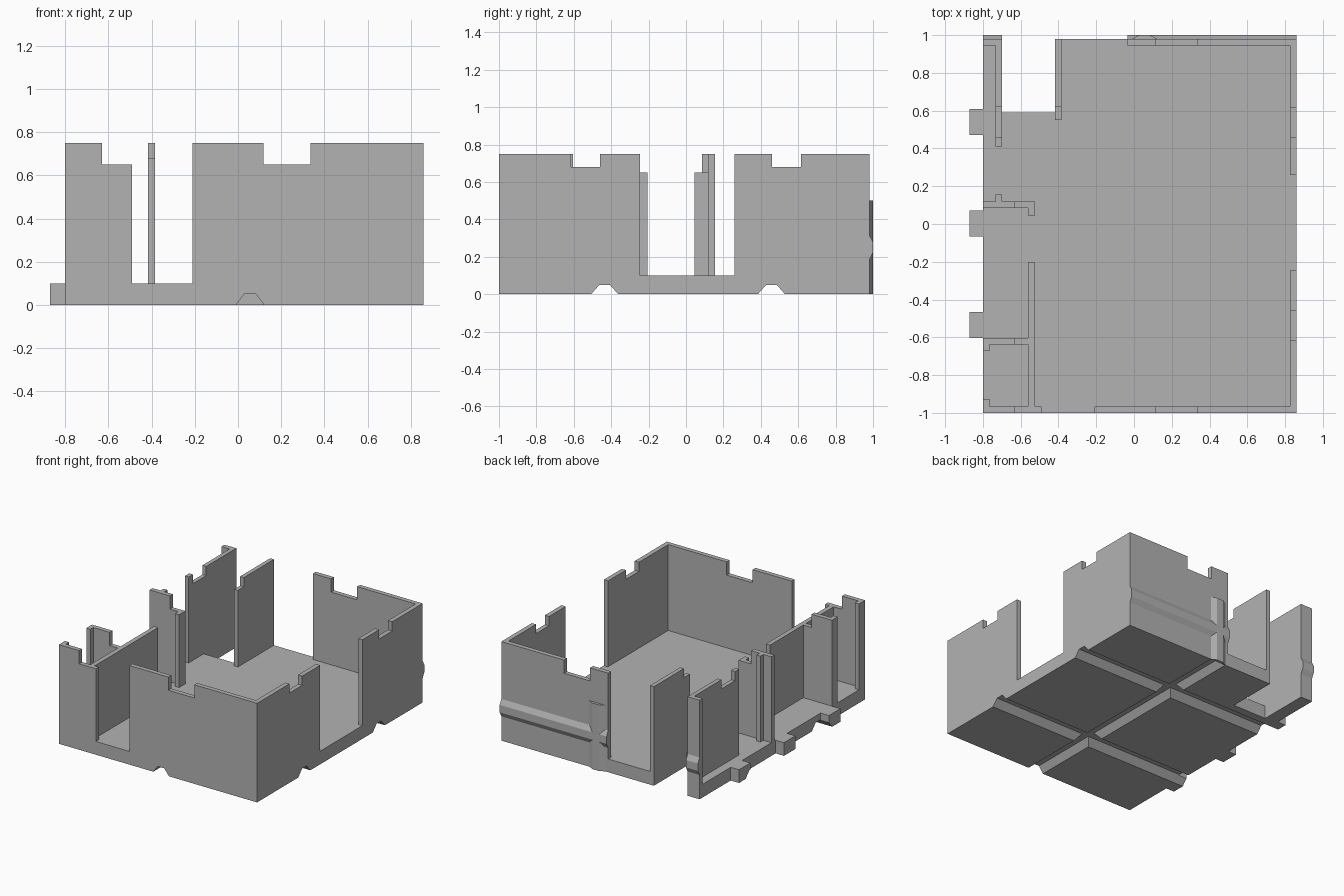
import bpy
import bmesh
from mathutils import Vector

cube = bpy.data.objects.get("Cube")
if cube:
    bpy.data.objects.remove(cube, do_unlink=True)

GREY = (0.45, 0.45, 0.45, 1)
grey = bpy.data.materials.new("plain_grey")
grey.use_nodes = True
grey.diffuse_color = GREY
grey.node_tree.nodes["Principled BSDF"].inputs["Base Color"].default_value = GREY

FLOOR, LOW, MID, TOP = 0.1, 0.65, 0.68, 0.75
X0, X1, BACK = -0.8, 0.86, 0.98
T = 0.035  # wall thickness


def prism(name, outline, axis, start, end):
    """Extrude a 2D outline along an axis; outline is xy, xz or yz."""
    def place(a, b):
        return {"x": (start, a, b), "y": (a, start, b), "z": (a, b, start)}[axis]
    bm = bmesh.new()
    face = bm.faces.new([bm.verts.new(place(a, b)) for a, b in outline])
    shift = Vector([end - start if c == axis else 0 for c in "xyz"])
    new = bmesh.ops.extrude_face_region(bm, geom=[face])["geom"]
    bmesh.ops.translate(bm, vec=shift, verts=[v for v in new if isinstance(v, bmesh.types.BMVert)])
    bmesh.ops.recalc_face_normals(bm, faces=bm.faces)
    mesh = bpy.data.meshes.new(name)
    bm.to_mesh(mesh)
    bm.free()
    mesh.materials.append(grey)
    obj = bpy.data.objects.new(name, mesh)
    bpy.context.collection.objects.link(obj)
    return obj


def wall(name, axis, start, end, side, steps):
    """Wall standing on the floor; steps are (stop, height) along its length."""
    pts = [(start, FLOOR)]
    pos = start
    for stop, height in steps:
        pts += [(pos, height), (stop, height)]
        pos = stop
    pts.append((pos, FLOOR))
    prism(name, pts, axis, side, end)


def trapezoid(centre, base, height, wide=0.066, narrow=0.028):
    return [(centre - wide, base), (centre - narrow, height),
            (centre + narrow, height), (centre + wide, base)]


# Floor slab with a rear cut-out and three locating tabs on one side
outline = [(X0, -1), (X1, -1), (X1, BACK), (-0.417, BACK), (-0.417, 0.59),
           (-0.7, 0.59), (-0.7, BACK), (X0, BACK)]
for y in (0.54, 0.003, -0.535):
    outline += [(X0, y + 0.068), (-0.87, y + 0.068), (-0.87, y - 0.068), (X0, y - 0.068)]
floor = prism("floor_slab", outline, "z", 0, FLOOR)

# Underside locating grooves
GROOVE_X = 0.056
cutters = [prism("groove_cutter", trapezoid(GROOVE_X, 0, 0.05), "y", -1.1, 1.1)]
for y in (-0.435, 0.457):
    cutters.append(prism("groove_cutter", trapezoid(y, 0, 0.05, 0.073), "x", -1, 1))
for cutter in cutters:
    for v in cutter.data.vertices:      # carry the cut below the slab
        if v.co.z < 0.01:
            v.co.z = -0.001
    cut = floor.modifiers.new("groove", "BOOLEAN")
    cut.operation = "DIFFERENCE"
    cut.solver = "EXACT"
    cut.object = cutter
bpy.context.view_layer.update()
evaluated = floor.evaluated_get(bpy.context.evaluated_depsgraph_get())
floor_mesh = bpy.data.meshes.new_from_object(evaluated)
floor.modifiers.clear()
floor.data = floor_mesh
for cutter in cutters:
    bpy.data.objects.remove(cutter, do_unlink=True)

# Outer walls with stepped tops
F = -1 + T
B = BACK - T
wall("front_wall_left_part", "y", X0, F, -1, [(-0.63, TOP), (-0.49, LOW)])
wall("front_wall_main", "y", -0.21, F, -1, [(0.117, TOP), (0.335, LOW), (X1, TOP)])
wall("side_wall_front", "x", F, X1, X1 - T, [(-0.615, TOP), (-0.46, MID), (-0.245, TOP)])
wall("side_wall_back", "x", 0.26, X1, X1 - T, [(0.46, TOP), (0.615, MID), (B, TOP)])
wall("back_wall_main", "y", -0.035, BACK, B, [(0.117, TOP), (0.335, LOW), (X1, TOP)])
wall("back_wall_corner", "y", X0, BACK, B, [(-0.7, TOP)])

# Walls beside the rear cut-out
wall("alcove_wall_outer", "x", 0.41, -0.7, -0.732, [(0.46, TOP), (0.62, MID), (B, TOP)])
wall("alcove_wall_inner", "x", 0.55, -0.385, -0.417, [(0.62, MID), (BACK, TOP)])

# Inner partitions
wall("long_partition", "x", F, -0.525, -0.56, [(-0.205, LOW)])
wall("cross_partition_front", "y", X0, -0.603, -0.637, [(-0.63, TOP), (-0.56, LOW)])
wall("cross_partition_middle", "y", X0, 0.12, 0.085, [(-0.63, TOP), (-0.525, LOW)])
wall("middle_partition_return", "x", 0.045, -0.525, -0.56, [(0.085, LOW)])
wall("middle_partition_stub", "x", 0.12, -0.7, -0.732, [(0.155, TOP)])
wall("front_corner_stub", "x", F, -0.766, X0, [(-0.927, TOP)])
wall("front_partition_stub", "x", -0.672, -0.766, X0, [(-0.637, TOP)])

# Interlocking ribs on the back
rib = [(b, a) for a, b in trapezoid(0.25, BACK, 1)]
prism("back_rib", rib, "x", -0.035, X1)
prism("back_corner_rib", rib, "x", X0, -0.7)
prism("back_upright_rib", trapezoid(GROOVE_X, BACK, 1), "z", 0, 0.5)
